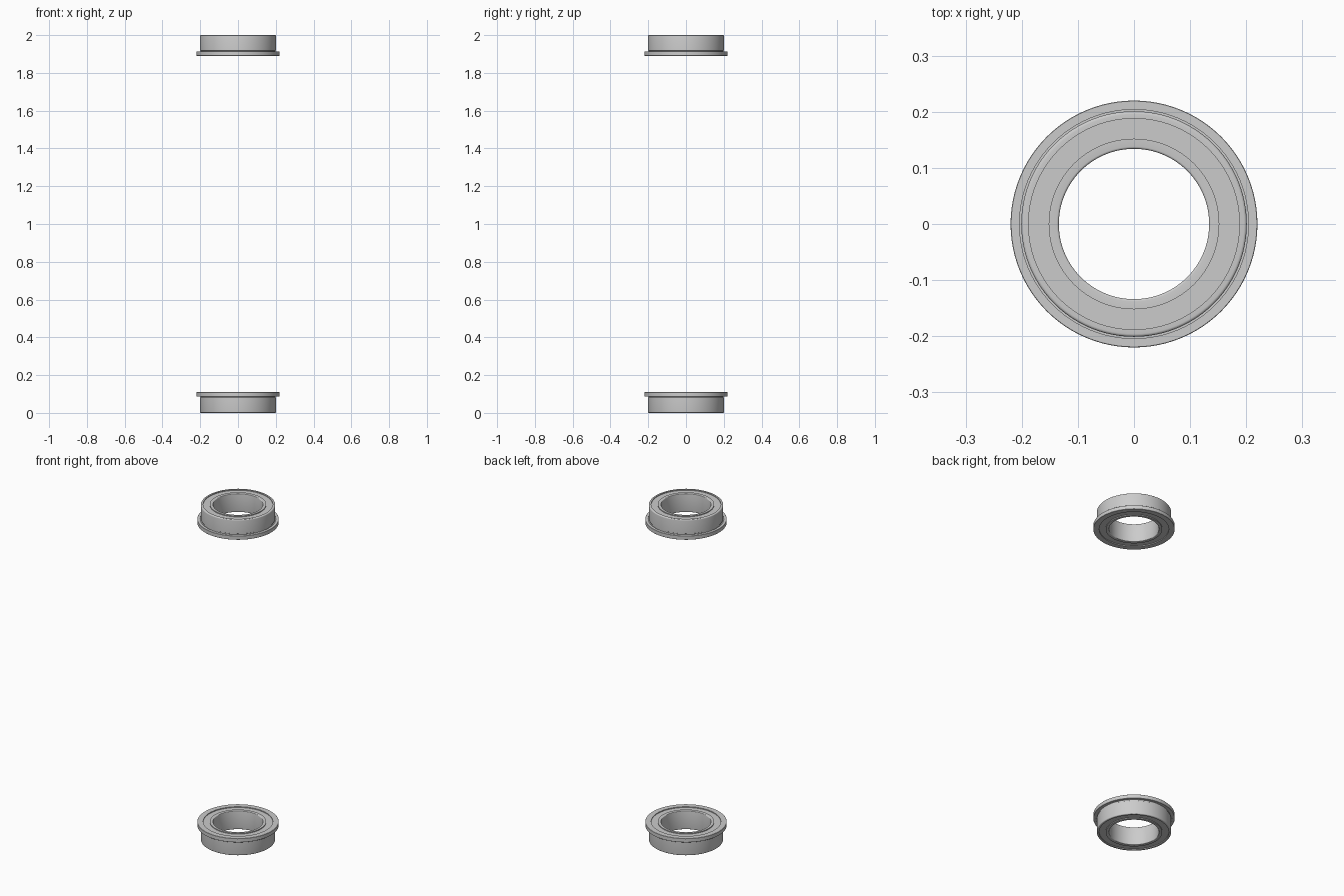
import bpy, bmesh, math

if "Cube" in bpy.data.objects:
    bpy.data.objects.remove(bpy.data.objects["Cube"])

SEGMENTS = 96
HEIGHT = 0.11


def lathe(name, profile, flip):
    """Revolve a closed (radius, z) outline; flip turns it over for the top end."""
    bm = bmesh.new()
    rings = []
    for i in range(SEGMENTS):
        a = 2 * math.pi * i / SEGMENTS
        rings.append([bm.verts.new((r * math.cos(a), r * math.sin(a), 2 - z if flip else z))
                      for r, z in profile])
    n = len(profile)
    for i in range(SEGMENTS):
        a, b = rings[i], rings[(i + 1) % SEGMENTS]
        for j in range(n):
            k = (j + 1) % n
            bm.faces.new((a[j], b[j], b[k], a[k]))
    bmesh.ops.recalc_face_normals(bm, faces=bm.faces)
    mesh = bpy.data.meshes.new(name)
    bm.to_mesh(mesh)
    bm.free()
    obj = bpy.data.objects.new(name, mesh)
    bpy.context.collection.objects.link(obj)
    bpy.ops.object.select_all(action='DESELECT')
    obj.select_set(True)
    bpy.context.view_layer.objects.active = obj
    bpy.ops.object.shade_smooth_by_angle(angle=math.radians(30))


def fillet(cx, cz, rad, start, end, steps=4):
    """Points of a rounded corner."""
    return [(cx + rad * math.cos(math.radians(start + (end - start) * i / steps)),
             cz + rad * math.sin(math.radians(start + (end - start) * i / steps)))
            for i in range(steps + 1)]


# One-piece flanged bearing: shallow shield recesses, relief groove under the flange
outline = (
    fillet(0.138, 0.004, 0.004, 180, 270)
    + [(0.152, 0), (0.152, 0.005), (0.188, 0.005), (0.188, 0)]
    + fillet(0.196, 0.005, 0.005, 270, 360)
    + [(0.201, 0.082), (0.198, 0.084), (0.198, 0.091), (0.204, 0.091), (0.204, 0.087)]
    + [(0.219, 0.087), (0.220, 0.088), (0.220, 0.109), (0.219, HEIGHT)]
    + [(0.188, HEIGHT), (0.188, 0.105), (0.152, 0.105), (0.152, HEIGHT)]
    + fillet(0.138, HEIGHT - 0.004, 0.004, 90, 180)
)

lathe("lower_flanged_bearing", outline, False)
lathe("upper_flanged_bearing", outline, True)
